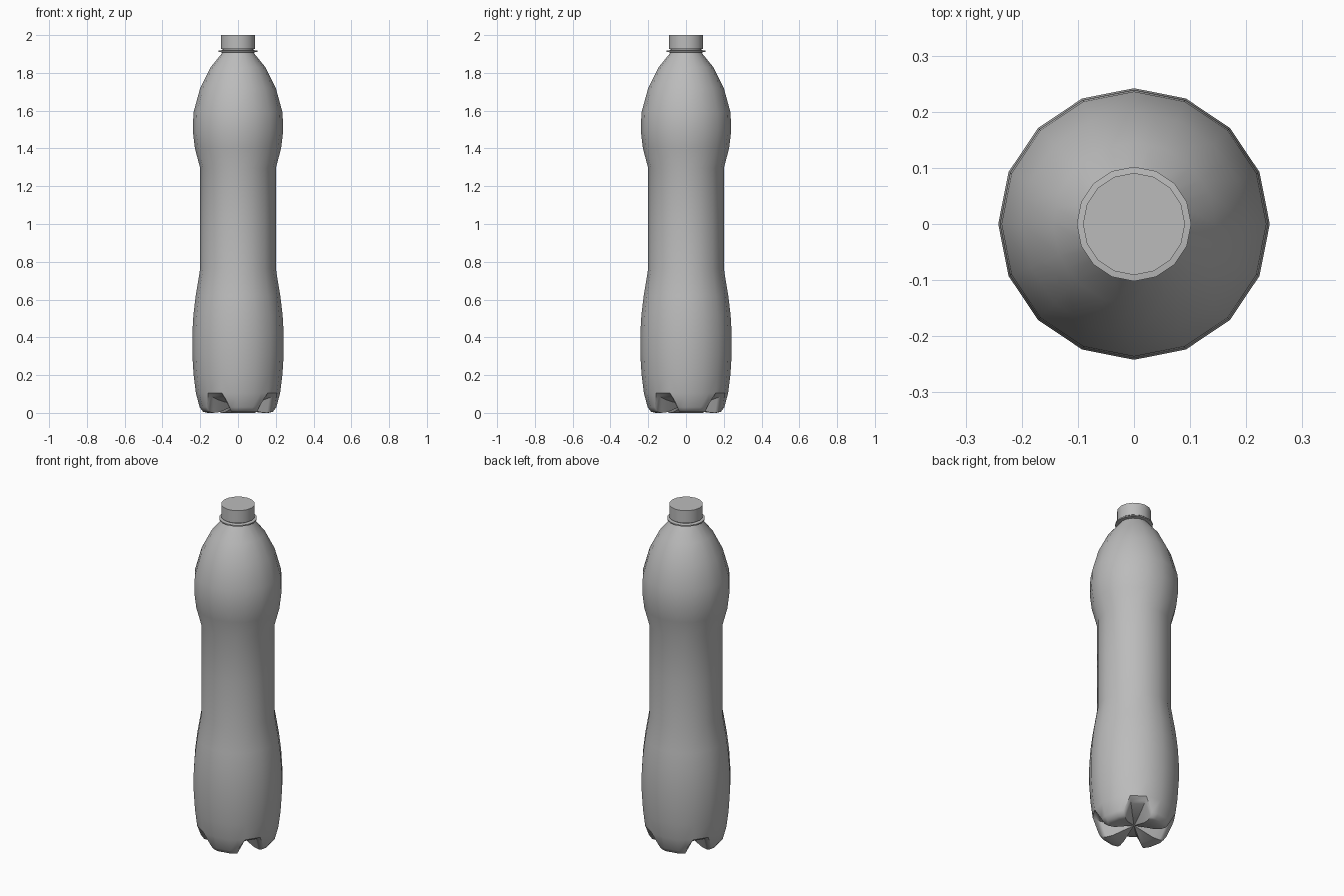
import bpy, bmesh
from math import cos, sin, pi

cube = bpy.data.objects.get("Cube")
if cube:
    bpy.data.objects.remove(cube, do_unlink=True)

SIDES = 16
STEP = 2 * pi / SIDES

grey = bpy.data.materials.new("bottle grey")
grey.use_nodes = True
grey.diffuse_color = (0.5, 0.5, 0.5, 1)
grey.node_tree.nodes["Principled BSDF"].inputs["Base Color"].default_value = (0.5, 0.5, 0.5, 1)


def rim_point(col, radius, z):
    """Point on the 16-sided outline; fractional columns lie on the flat sides."""
    part = col % 1
    if part:
        radius *= cos(STEP / 2) / cos((part - 0.5) * STEP)
    return radius * cos(col * STEP), radius * sin(col * STEP), z


def lathe(name, cols, rings, bottom_z, top_z, angle):
    """Skin a stack of rings; each ring gives (radius, z) for a column."""
    bm = bmesh.new()
    loops = [[bm.verts.new(rim_point(c, *ring(c))) for c in cols] for ring in rings]
    n = len(cols)
    for low, high in zip(loops, loops[1:]):
        for k in range(n):
            j = (k + 1) % n
            # split the twisted faces along the edge of each foot
            if is_notch(cols[k]) and not is_notch(cols[j]):
                bm.faces.new((low[k], low[j], high[k]))
                bm.faces.new((low[j], high[j], high[k]))
            elif is_notch(cols[j]) and not is_notch(cols[k]):
                bm.faces.new((low[k], low[j], high[j]))
                bm.faces.new((low[k], high[j], high[k]))
            else:
                bm.faces.new((low[k], low[j], high[j], high[k]))
    for loop, z in ((loops[0], bottom_z), (loops[-1], top_z)):
        if z is None:
            bm.faces.new(loop)
        else:
            tip = bm.verts.new((0, 0, z))
            for k in range(n):
                bm.faces.new((loop[k], loop[(k + 1) % n], tip))
    bmesh.ops.recalc_face_normals(bm, faces=bm.faces[:])
    mesh = bpy.data.meshes.new(name)
    bm.to_mesh(mesh)
    bm.free()
    mesh.materials.append(grey)
    obj = bpy.data.objects.new(name, mesh)
    bpy.context.collection.objects.link(obj)
    bpy.ops.object.select_all(action='DESELECT')
    obj.select_set(True)
    bpy.context.view_layer.objects.active = obj
    bpy.ops.object.shade_smooth_by_angle(angle=angle)
    return obj


def is_notch(col):
    return col % 4 in (2, 3)


def plain(radius, z):
    return lambda col: (radius, z)


def footed(foot, notch):
    return lambda col: notch if is_notch(col) else foot


# Bottle body: four feet with channels between them, then the waisted profile
base = [
    footed((0.06, 0.025), (0.06, 0.05)),
    footed((0.12, 0.004), (0.11, 0.06)),
    footed((0.16, 0.0), (0.15, 0.07)),
    footed((0.185, 0.006), (0.18, 0.08)),
    footed((0.203, 0.03), (0.2, 0.088)),
]
profile = [
    (0.223, 0.105), (0.235, 0.2), (0.242, 0.31), (0.242, 0.42), (0.236, 0.52),
    (0.224, 0.62), (0.2, 0.765), (0.2, 1.03), (0.2, 1.295), (0.228, 1.4),
    (0.239, 1.49), (0.236, 1.59), (0.2, 1.72), (0.145, 1.83), (0.088, 1.9),
    (0.082, 1.91), (0.082, 1.93),
]
columns = [quarter * 4 + c for quarter in range(4) for c in (0, 1, 1.5, 2, 3, 3.5)]
lathe("bottle_body", columns, base + [plain(*p) for p in profile], 0.045, None, 0.8)

# Thin collar around the neck
round_cols = [k for k in range(SIDES)]


def turned(name, points):
    return lathe(name, round_cols, [plain(*p) for p in points], None, None, 0.6)


turned("neck_collar", [(0.08, 1.908), (0.102, 1.911), (0.102, 1.918), (0.08, 1.921)])

# Screw cap
turned("screw_cap", [(0.091, 1.926), (0.091, 2.0)])
